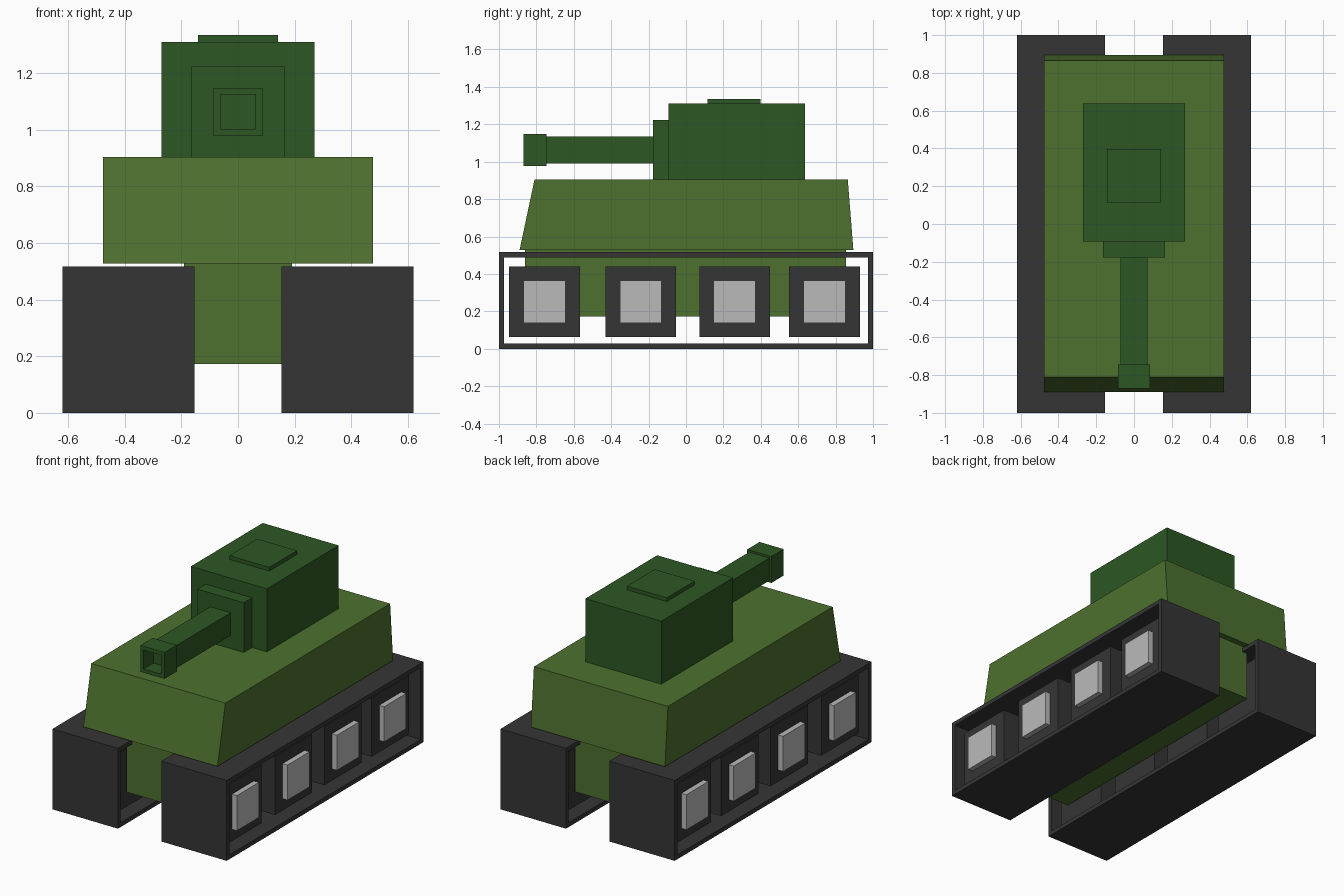
import bpy
import bmesh
from mathutils import Vector

cube = bpy.data.objects.get("Cube")
if cube:
    bpy.data.objects.remove(cube)


def material(name, color):
    m = bpy.data.materials.new(name)
    m.use_nodes = True
    m.diffuse_color = (*color, 1)
    bsdf = next(n for n in m.node_tree.nodes if n.type == 'BSDF_PRINCIPLED')
    bsdf.inputs["Base Color"].default_value = (*color, 1)
    return m


OLIVE = material("olive green", (0.075, 0.165, 0.028))
GREEN = material("dark green", (0.026, 0.096, 0.017))
BLACK = material("charcoal", (0.036, 0.036, 0.036))
GREY = material("light grey", (0.49, 0.49, 0.49))


def box(name, mat, xs, ys, zs, edit=None):
    """Box between the given limits; edit(bm) may reshape it."""
    bm = bmesh.new()
    bmesh.ops.create_cube(bm, size=1)
    for v in bm.verts:
        v.co = Vector([a + (b - a) * (c + 0.5)
                       for (a, b), c in zip((xs, ys, zs), v.co)])
    if edit:
        bm.normal_update()
        edit(bm)
    mesh = bpy.data.meshes.new(name)
    bm.to_mesh(mesh)
    bm.free()
    mesh.materials.append(mat)
    obj = bpy.data.objects.new(name, mesh)
    bpy.context.collection.objects.link(obj)
    return obj


def slope_ends(bm):
    # Lean the front and back plates inward at the top
    for v in bm.verts:
        if v.co.z > 0.7:
            v.co.y = -0.81 if v.co.y < 0 else 0.865


def hollow_bore(bm):
    # Sink a square bore into the front face
    front = [f for f in bm.faces if f.normal.y < -0.9]
    bmesh.ops.inset_region(bm, faces=front, thickness=0.034)
    face = bmesh.ops.extrude_discrete_faces(bm, faces=front)["faces"][0]
    bmesh.ops.translate(bm, verts=face.verts, vec=(0, 0.1, 0))


def open_sides(bm):
    sides = [f for f in bm.faces if abs(f.normal.x) > 0.9]
    bmesh.ops.delete(bm, geom=sides, context='FACES_ONLY')


# Hull
box("lower_hull", OLIVE, (-0.19, 0.19), (-0.86, 0.855), (0.172, 0.53))
box("upper_hull", OLIVE, (-0.477, 0.477), (-0.89, 0.895), (0.527, 0.904), slope_ends)

# Turret and gun
box("turret", GREEN, (-0.27, 0.27), (-0.093, 0.637), (0.9, 1.31))
box("turret_hatch", GREEN, (-0.142, 0.142), (0.115, 0.398), (1.3, 1.334))
box("gun_mantlet", GREEN, (-0.165, 0.165), (-0.177, -0.09), (0.9, 1.224))
box("gun_barrel", GREEN, (-0.072, 0.072), (-0.75, -0.17), (0.99, 1.135))
box("gun_muzzle", GREEN, (-0.086, 0.086), (-0.87, -0.745), (0.978, 1.148), hollow_bore)

# Tracks: hollow frames with four square wheels each
for side, s in (("left", 1), ("right", -1)):
    def span(a, b):
        return tuple(sorted((s * a, s * b)))

    track = box(side + "_track", BLACK, span(0.154, 0.62), (-1, 1), (0, 0.517), open_sides)
    rim = track.modifiers.new("rim", 'SOLIDIFY')
    rim.thickness = 0.028
    rim.offset = -1
    rim.use_even_offset = True
    for i, y in enumerate((-0.757, -0.242, 0.26, 0.741), 1):
        box(f"{side}_wheel_{i}", BLACK, span(0.21, 0.565),
            (y - 0.189, y + 0.189), (0.063, 0.44))
        box(f"{side}_hub_{i}", GREY, span(0.56, 0.6),
            (y - 0.112, y + 0.112), (0.138, 0.364))
